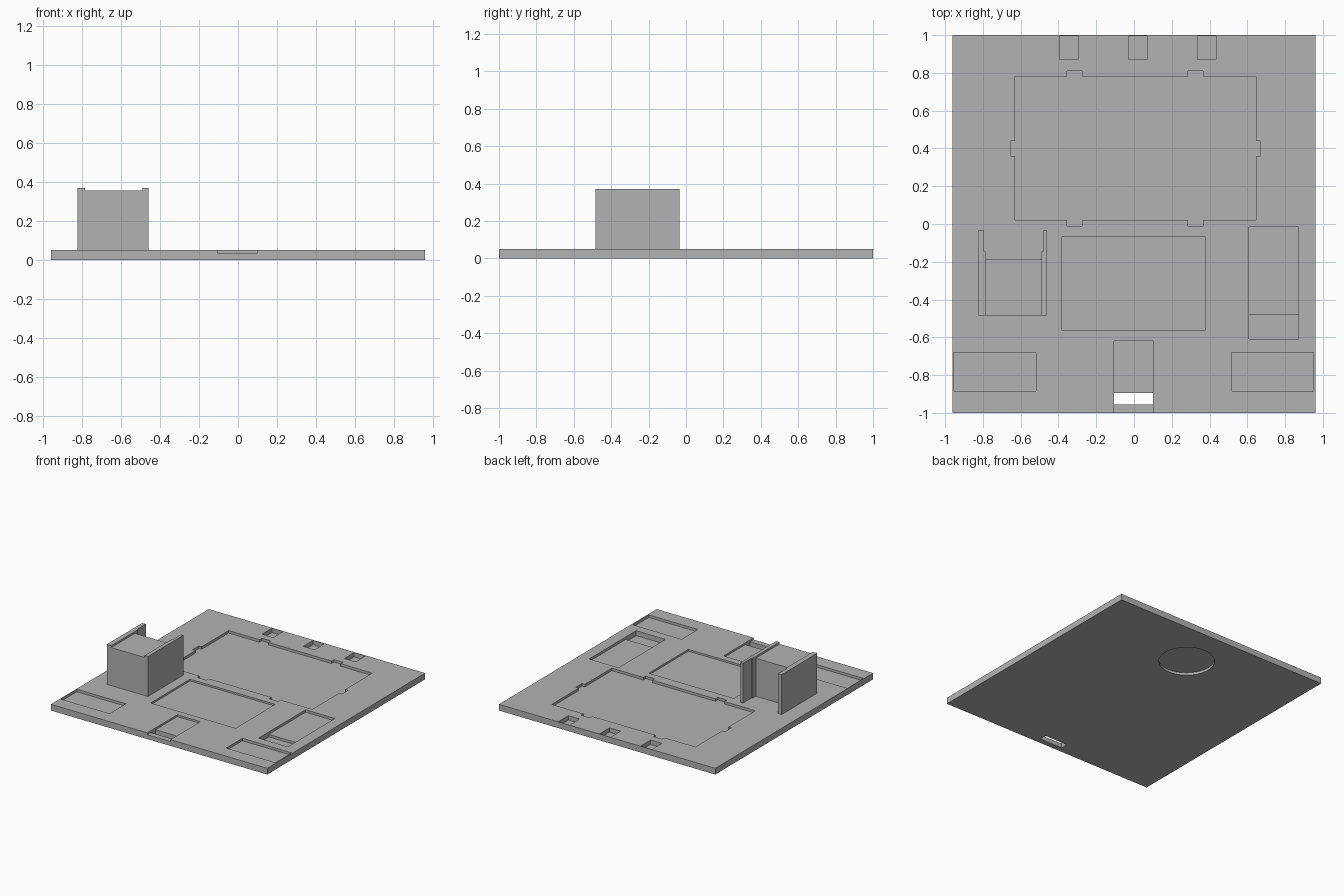
import bpy, bmesh

cube = bpy.data.objects.get("Cube")
if cube:
    bpy.data.objects.remove(cube, do_unlink=True)

grey = bpy.data.materials.new("plain grey")
grey.use_nodes = True
COLOR = (0.45, 0.45, 0.45, 1)
grey.diffuse_color = COLOR
grey.node_tree.nodes["Principled BSDF"].inputs["Base Color"].default_value = COLOR

TOP = 0.05      # upper face of the plate
ABOVE = 0.1     # cutters reach past the upper face


def add_object(name, bm):
    bmesh.ops.recalc_face_normals(bm, faces=bm.faces)
    mesh = bpy.data.meshes.new(name)
    bm.to_mesh(mesh)
    bm.free()
    mesh.materials.append(grey)
    obj = bpy.data.objects.new(name, mesh)
    bpy.context.collection.objects.link(obj)
    return obj


def prism(name, outline, z0, z1):
    bm = bmesh.new()
    face = bm.faces.new([bm.verts.new((x, y, z0)) for x, y in outline])
    ext = bmesh.ops.extrude_face_region(bm, geom=[face])
    verts = [v for v in ext["geom"] if isinstance(v, bmesh.types.BMVert)]
    bmesh.ops.translate(bm, verts=verts, vec=(0, 0, z1 - z0))
    return add_object(name, bm)


def box(name, x0, x1, y0, y1, z0, z1):
    return prism(name, [(x0, y0), (x1, y0), (x1, y1), (x0, y1)], z0, z1)


def cut(target, cutter):
    mod = target.modifiers.new("cut", "BOOLEAN")
    mod.operation = "DIFFERENCE"
    mod.solver = "EXACT"
    mod.object = cutter
    bpy.context.view_layer.objects.active = target
    bpy.ops.object.modifier_apply(modifier=mod.name)
    bpy.data.objects.remove(cutter, do_unlink=True)


def pocket(x0, x1, y0, y1, floor):
    cut(plate, box("pocket_cutter", x0, x1, y0, y1, floor, ABOVE))


# Base plate
plate = box("base_plate", -0.96, 0.96, -1, 1, 0, TOP)

# Large pocket with small tabs on each side
FLOOR = 0.03
pocket(-0.63, 0.645, 0.02, 0.78, FLOOR)
for x in (-0.315, 0.325):
    for y0, y1 in ((-0.01, 0.05), (0.75, 0.81)):
        pocket(x - 0.04, x + 0.04, y0, y1, FLOOR)
for x0, x1 in ((-0.655, -0.6), (0.61, 0.67)):
    pocket(x0, x1, 0.36, 0.44, FLOOR)

# Middle pocket
pocket(-0.38, 0.375, -0.565, -0.065, 0.035)

# Side pocket with a deeper front end
pocket(0.61, 0.87, -0.61, -0.015, FLOOR)
pocket(0.61, 0.87, -0.61, -0.48, 0.01)

# Front corner pockets
pocket(-0.955, -0.52, -0.885, -0.68, FLOOR)
pocket(0.515, 0.95, -0.885, -0.68, FLOOR)

# Back edge holes
for x in (-0.345, 0.02, 0.385):
    pocket(x - 0.05, x + 0.05, 0.87, 0.995, 0.015)

# Front notch, open at the edge, with a slot right through
pocket(-0.105, 0.1, -1.1, -0.62, 0.035)
pocket(-0.105, 0.1, -0.955, -0.895, -0.1)

# Round recess underneath
bm = bmesh.new()
bmesh.ops.create_cone(bm, cap_ends=True, segments=64, radius1=0.205, radius2=0.205, depth=0.1)
bmesh.ops.translate(bm, verts=bm.verts, vec=(0.01, 0.615, -0.03))
cut(plate, add_object("round_cutter", bm))

# Holder: solid block between two walls that thin out toward the back
Y0, STEP, Y1 = -0.485, -0.145, -0.035
box("holder_block", -0.785, -0.49, Y0, -0.185, TOP, 0.355)
for name, outer, thick, thin in (("holder_right_wall", -0.825, -0.785, -0.793),
                                 ("holder_left_wall", -0.46, -0.49, -0.482)):
    prism(name, [(outer, Y0), (thick, Y0), (thick, STEP), (thin, STEP),
                 (thin, Y1), (outer, Y1)], TOP, 0.37)
